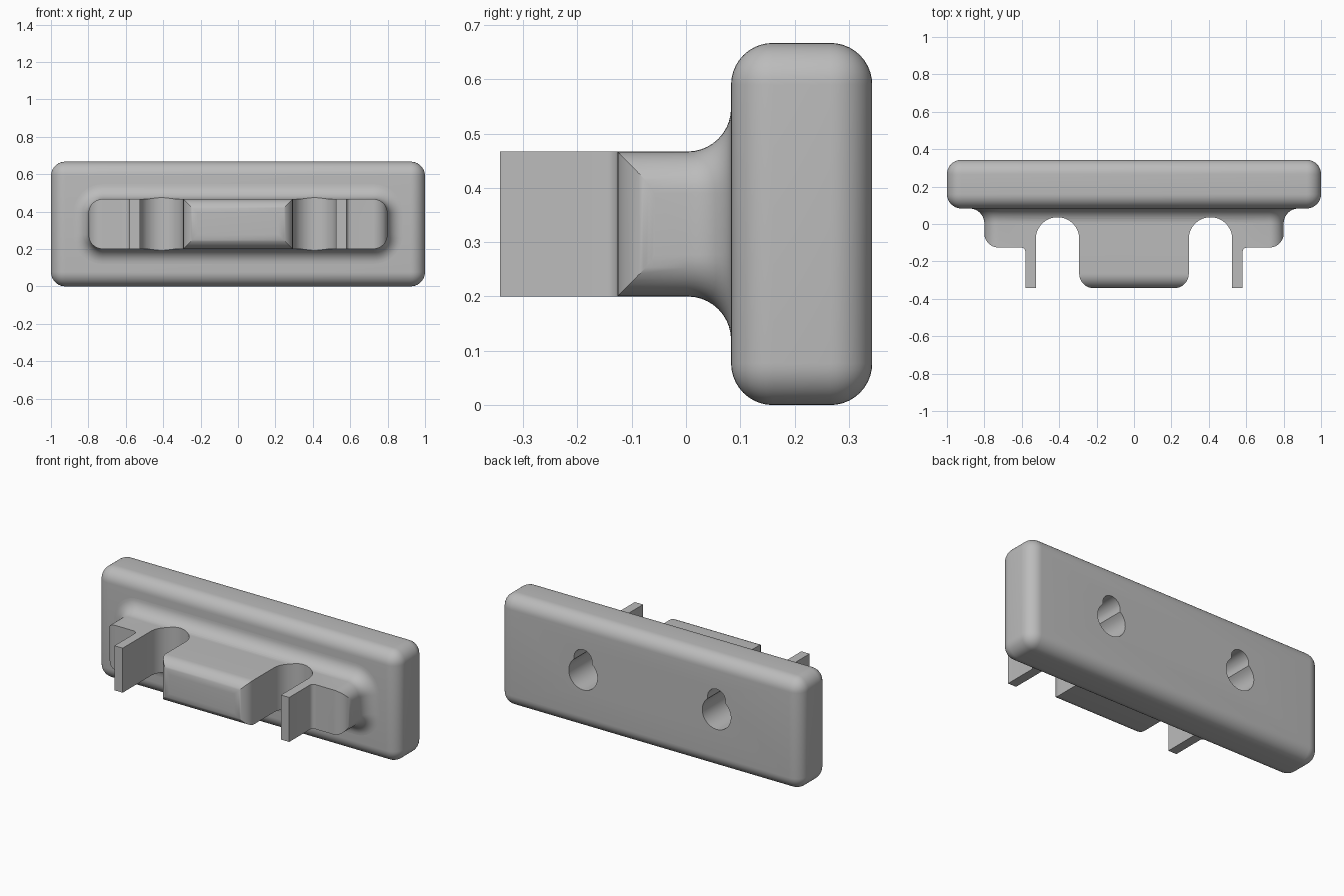
import bpy, bmesh, math

cube = bpy.data.objects.get("Cube")
if cube:
    bpy.data.objects.remove(cube, do_unlink=True)

# Material
grey = bpy.data.materials.new("plain_grey")
grey.use_nodes = True
colour = (0.5, 0.5, 0.5, 1)
grey.diffuse_color = colour
grey.node_tree.nodes["Principled BSDF"].inputs["Base Color"].default_value = colour

MID_Z = 0.3335     # middle height
FRONT, BACK = -0.343, 0.343
PLATE_FRONT = 0.083
R = 0.077          # common edge radius


def arc(cx, cy, r, start, end, n=12):
    angles = [math.radians(start + (end - start) * i / n) for i in range(n + 1)]
    return [(cx + r * math.cos(a), cy + r * math.sin(a)) for a in angles]


def loft(name, rings):
    """Skin a list of equal-length rings and cap both ends."""
    bm = bmesh.new()
    loops = [[bm.verts.new(p) for p in ring] for ring in rings]
    n = len(loops[0])
    for a, b in zip(loops, loops[1:]):
        for i in range(n):
            j = (i + 1) % n
            bm.faces.new((a[i], a[j], b[j], b[i]))
    bm.faces.new(loops[0])
    bm.faces.new(loops[-1])
    bmesh.ops.recalc_face_normals(bm, faces=bm.faces)
    mesh = bpy.data.meshes.new(name)
    bm.to_mesh(mesh)
    bm.free()
    mesh.materials.append(grey)
    ob = bpy.data.objects.new(name, mesh)
    bpy.context.collection.objects.link(ob)
    return ob


def activate(ob):
    bpy.ops.object.select_all(action='DESELECT')
    ob.select_set(True)
    bpy.context.view_layer.objects.active = ob


def boolean(ob, cutter, operation):
    mod = ob.modifiers.new("cut", 'BOOLEAN')
    mod.operation, mod.solver, mod.object = operation, 'EXACT', cutter
    activate(ob)
    bpy.ops.object.modifier_apply(modifier=mod.name)
    bpy.data.objects.remove(cutter, do_unlink=True)


def smooth(ob):
    activate(ob)
    bpy.ops.object.shade_smooth_by_angle(angle=math.radians(30))


# Back plate: a slab with every edge rounded
rect = [(-1, 0), (1, 0), (1, 2 * MID_Z), (-1, 2 * MID_Z)]
plate = loft("back_plate", [[(x, y, z) for x, z in rect] for y in (PLATE_FRONT, BACK)])
bevel = plate.modifiers.new("round", 'BEVEL')
bevel.width, bevel.segments = R, 10
activate(plate)
bpy.ops.object.modifier_apply(modifier=bevel.name)

# Keyhole pockets in the back
for side in (-1, 1):
    hole_r, slot_r, rise = 0.095, 0.06, 0.087
    cusp = math.degrees(math.acos(slot_r / hole_r))
    outline = arc(0, 0, hole_r, 180 - cusp, 360 + cusp, 32) + arc(0, rise, slot_r, 0, 180, 16)
    key = loft("keyhole_cutter", [[(side * 0.443 + x, y, MID_Z + z) for x, z in outline]
                                  for y in (0.1, 0.4)])
    boolean(plate, key, 'DIFFERENCE')
smooth(plate)


# Front body: rounded bar flaring into the plate
def bar_ring(y, grow):
    r = R + grow
    cx, cz = 0.8 + grow - r, 0.1335 + grow - r
    pts = []
    for sx, sz, start in ((1, 1, 0), (-1, 1, 90), (-1, -1, 180), (1, -1, 270)):
        pts += arc(sx * cx, sz * cz, r, start, start + 90, 10)
    return [(x, y, MID_Z + z) for x, z in pts]


flare = 0.08
rings = [bar_ring(-0.4, 0)]
for i in range(11):
    t = math.pi / 2 * i / 10
    rings.append(bar_ring(PLATE_FRONT - flare + flare * math.sin(t), flare * (1 - math.cos(t))))
rings.append(bar_ring(PLATE_FRONT + 0.008, flare))
body = loft("front_body", rings)

# Plan outline: shoulders, fins, round-bottomed grooves and centre block
half = [(0.95, 0.15), (0.95, 0.004), (0.8005, 0.002)]
half += arc(0.7235, -0.049, R, 0, -90)              # shoulder corner
half += arc(0.605, -0.151, 0.025, 90, 180, 6)       # fin root
half += [(0.58, FRONT), (0.525, FRONT)]             # fin tip
half += arc(0.409, -0.08, 0.116, 0, 180, 28)        # groove
half += arc(0.293 - R, FRONT + R, R, 0, -90)        # block corner
plan = half + [(-x, y) for x, y in reversed(half)]
prism = loft("plan_cutter", [[(x, y, z) for x, y in plan] for z in (-0.1, 0.8)])
boolean(body, prism, 'INTERSECT')

# Round the top and bottom front edges of the centre block
for side in (-1, 1):
    edge = arc(FRONT + R, 0.1335 - R, R, 90, 180)
    edge += [(FRONT - 0.05, 0.1335 - R), (FRONT - 0.05, 0.18), (FRONT + R, 0.18)]
    cutter = loft("edge_cutter", [[(x, y, MID_Z + side * z) for y, z in edge]
                                  for x in (-0.35, 0.35)])
    boolean(body, cutter, 'DIFFERENCE')
smooth(body)
